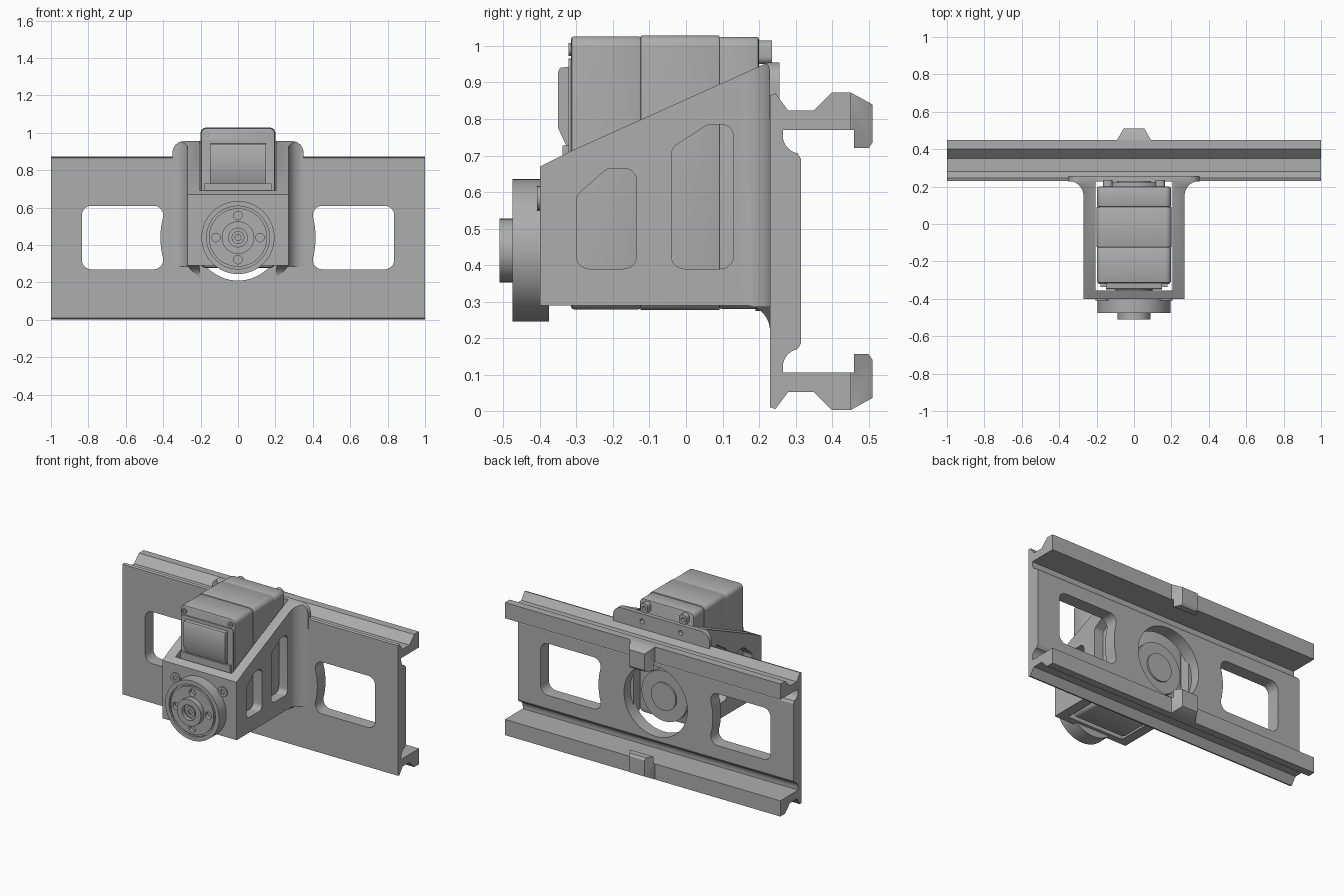
import bpy, math
from mathutils import Vector

old = bpy.data.objects.get("Cube")
if old:
    bpy.data.objects.remove(old)

grey = bpy.data.materials.new("machined grey")
grey.use_nodes = True
COLOUR = (0.42, 0.42, 0.42, 1)
grey.diffuse_color = COLOUR
grey.node_tree.nodes["Principled BSDF"].inputs["Base Color"].default_value = COLOUR


def activate(ob):
    bpy.ops.object.select_all(action='DESELECT')
    ob.select_set(True)
    bpy.context.view_layer.objects.active = ob


def rounded(pts, r, n=6):
    """Round every corner of a polygon."""
    out = []
    for i, p in enumerate(pts):
        p = Vector(p)
        a, b = Vector(pts[i - 1]) - p, Vector(pts[(i + 1) % len(pts)]) - p
        half = a.angle(b) / 2
        d = min(r / math.tan(half), a.length * .48, b.length * .48)
        rad = d * math.tan(half)
        c = p + (a.normalized() + b.normalized()).normalized() * rad / math.sin(half)
        s, e = p + a.normalized() * d - c, p + b.normalized() * d - c
        for k in range(n + 1):
            v = s.lerp(e, k / n).normalized() * rad
            out.append(tuple(c + v))
    return out


def arc(cx, cy, r, a0, a1, n=8):
    return [(cx + r * math.cos(math.radians(a0 + (a1 - a0) * k / n)),
             cy + r * math.sin(math.radians(a0 + (a1 - a0) * k / n))) for k in range(n + 1)]


def prism(name, pts, axis, lo, hi):
    """Extrude a 2D profile along x (y,z), y (x,z) or z (x,y)."""
    place = {'x': lambda p, t: (t, p[0], p[1]), 'y': lambda p, t: (p[0], t, p[1]),
             'z': lambda p, t: (p[0], p[1], t)}[axis]
    n = len(pts)
    verts = [place(p, t) for t in (lo, hi) for p in pts]
    faces = [range(n), range(n, 2 * n)]
    faces += [(i, (i + 1) % n, n + (i + 1) % n, n + i) for i in range(n)]
    me = bpy.data.meshes.new(name)
    me.from_pydata(verts, [], [tuple(f) for f in faces])
    ob = bpy.data.objects.new(name, me)
    bpy.context.collection.objects.link(ob)
    me.materials.append(grey)
    activate(ob)
    bpy.ops.object.mode_set(mode='EDIT')
    bpy.ops.mesh.select_all(action='SELECT')
    bpy.ops.mesh.normals_make_consistent(inside=False)
    bpy.ops.object.mode_set(mode='OBJECT')
    return ob


def disc(name, x, z, r, y0, y1, n=48):
    return prism(name, arc(x, z, r, 0, 360, n)[:-1], 'y', y0, y1)


def rect(x0, x1, y0, y1):
    return [(x0, y0), (x1, y0), (x1, y1), (x0, y1)]


def boolean(ob, tool, op='DIFFERENCE'):
    m = ob.modifiers.new("cut", 'BOOLEAN')
    m.object, m.operation, m.solver = tool, op, 'EXACT'
    activate(ob)
    bpy.ops.object.modifier_apply(modifier=m.name)
    bpy.data.objects.remove(tool)


def bevel(ob, w, seg=3):
    m = ob.modifiers.new("bevel", 'BEVEL')
    m.width, m.segments, m.limit_method = w, seg, 'ANGLE'
    activate(ob)
    bpy.ops.object.modifier_apply(modifier=m.name)


AXIS_Z = .44

# Long rail: mirrored channel profile with grooved lips
MID = .438
upper = [(.315, .69)] + arc(.315, .755, .05, 270, 180)[1:] + [
    (.265, .77), (.45, .77), (.45, .873), (.40, .873), (.35, .823),
    (.28, .823), (.245, .87), (.23, .865)]
lower = [(y, 2 * MID - z) for y, z in reversed(upper)]
rail = prism("rail_plate", upper + lower, 'x', -1, 1)
for s in (-1, 1):
    inner = arc(0, AXIS_Z, .415, -24, 24, 10)
    win = [(.40, .27), (.835, .27), (.835, .61), (.40, .61)]
    win = rounded([(s * x, z) for x, z in win], .05)
    cutter = prism("window_cutter", win, 'y', 0, .6)
    boolean(cutter, disc("round_keep", 0, AXIS_Z, .415, -.1, .7, 96))
    boolean(rail, cutter)
boolean(rail, disc("bore_cutter", 0, AXIS_Z, .23, 0, .6, 64))

# Tapered locating tabs at the middle of both lips
for name, flip in (("upper_tab", False), ("lower_tab", True)):
    side = [(.44, .873), (.45, .873), (.51, .84), (.51, .735), (.50, .72),
            (.46, .72), (.46, .77), (.44, .77)]
    if flip:
        side = [(y, 2 * MID - z) for y, z in side]
    tab = prism(name, side, 'x', -.2, .2)
    plan = [(-.09, .43), (.09, .43), (.09, .45), (.05, .52), (-.05, .52), (-.09, .45)]
    boolean(tab, prism("taper", plan, 'z', -.2, 1.2), 'INTERSECT')

# Bracket: U-shaped plan with flared feet, trimmed to a sloped side outline
right = [(.27, -.40)] + arc(.35, .15, .08, 180, 90) + [(.35, .25), (.205, .25), (.205, -.355)]
plan = right + [(-x, y) for x, y in reversed(right)]
bracket = prism("bracket", plan, 'z', .1, 1.1)
outline = [(-.40, .29), (.17, .29)] + arc(.16, .22, .07, 80, 0) + [
    (.25, .22), (.25, .955), (.225, .955), (-.32, .71), (-.40, .67)]
boolean(bracket, prism("side_outline", outline, 'x', -.5, .5), 'INTERSECT')
front = [(-.35, .285), (-.27, .285), (-.20, .22), (.20, .22), (.27, .285), (.35, .285)]
front += arc(.29, .895, .06, 0, 90) + arc(-.29, .895, .06, 90, 180)
boolean(bracket, prism("front_outline", front, 'y', -.6, .4), 'INTERSECT')
for pts in ([(-.30, .39), (-.135, .39), (-.135, .665), (-.215, .665), (-.30, .59)],
            [(-.04, .39), (.13, .39), (.13, .785), (.06, .785), (-.04, .72)]):
    boolean(bracket, prism("side_window", rounded(pts, .035), 'x', -.5, .5))

# Rear flange over the rail, with two screw holes
pts = [(-.35, .80), (.35, .80)] + arc(.29, .895, .06, 0, 90) + arc(-.29, .895, .06, 90, 180)
flange = prism("rear_flange", pts, 'y', .228, .256)
for s in (-1, 1):
    boolean(flange, disc("hole", s * .14, .905, .016, 0, .5, 20))

# Motor body in three stacked casings
for name, y0, y1, w in (("motor_front_case", -.315, -.122, .198),
                        ("motor_middle_case", -.124, .092, .2),
                        ("motor_rear_case", .09, .2, .197)):
    case = prism(name, rounded(rect(-w, w, .477 - w, .828 + w), .03), 'y', y0, y1)
    bevel(case, .008 if "middle" not in name else .002, 2)
disc("motor_rear_boss", 0, AXIS_Z, .165, .19, .225)
disc("motor_rear_cap", 0, AXIS_Z, .09, .22, .235)
for s in (-1, 1):
    lug = prism("rear_lug", rounded(rect(s * .14 - .025, s * .14 + .025, .95, 1.015), .02),
                'y', .19, .235)
    boolean(lug, disc("hole", s * .14, .983, .012, .21, .3, 16))

# Front cover of the motor: frame, raised panel, ledge and screws
frame = prism("cover_frame", rounded(rect(-.19, .19, .5, .965), .02), 'y', -.322, -.31)
panel = prism("cover_panel", [(-.30, .71), (-.32, .71), (-.35, .775), (-.35, .93),
                              (-.345, .94), (-.30, .945)], 'x', -.15, .15)
prism("cover_ledge", rect(-.18, .18, .45, .728), 'y', -.338, -.31)
for s in (-1, 1):
    screw = disc("cover_screw", s * .168, .99, .018, -.322, -.30, 20)
    boolean(screw, disc("socket", s * .168, .99, .009, -.4, -.314, 6))

# Output disc with ring groove, bolt holes and central hub
horn = disc("output_disc", 0, AXIS_Z, .195, -.475, -.375, 64)
groove = disc("groove", 0, AXIS_Z, .168, -.6, -.462, 64)
boolean(groove, disc("groove_core", 0, AXIS_Z, .156, -.7, -.4, 64))
boolean(horn, groove)
for a in range(0, 360, 90):
    t = math.radians(a)
    boolean(horn, disc("bolt_hole", .118 * math.cos(t), AXIS_Z + .118 * math.sin(t),
                       .023, -.6, -.45, 20))
hub = disc("output_hub", 0, AXIS_Z, .087, -.51, -.44)
boolean(hub, disc("hub_bore", 0, AXIS_Z, .05, -.6, -.485, 32))
bolt = disc("hub_bolt", 0, AXIS_Z, .034, -.498, -.48, 32)
boolean(bolt, disc("socket", 0, AXIS_Z, .017, -.6, -.488, 6))
disc("output_shaft", 0, AXIS_Z, .1, -.38, -.3)

# Mounting screws on the bracket face
for s in (-1, 1):
    head = disc("face_screw", s * .172, .583, .033, -.408, -.39, 24)
    boolean(head, disc("socket", s * .172, .583, .016, -.5, -.4, 6))

# Soften curved faces, keep edges crisp
for ob in list(bpy.context.collection.objects):
    if ob.type == 'MESH' and grey.name in ob.data.materials:
        activate(ob)
        bpy.ops.object.shade_smooth_by_angle(angle=math.radians(30))
